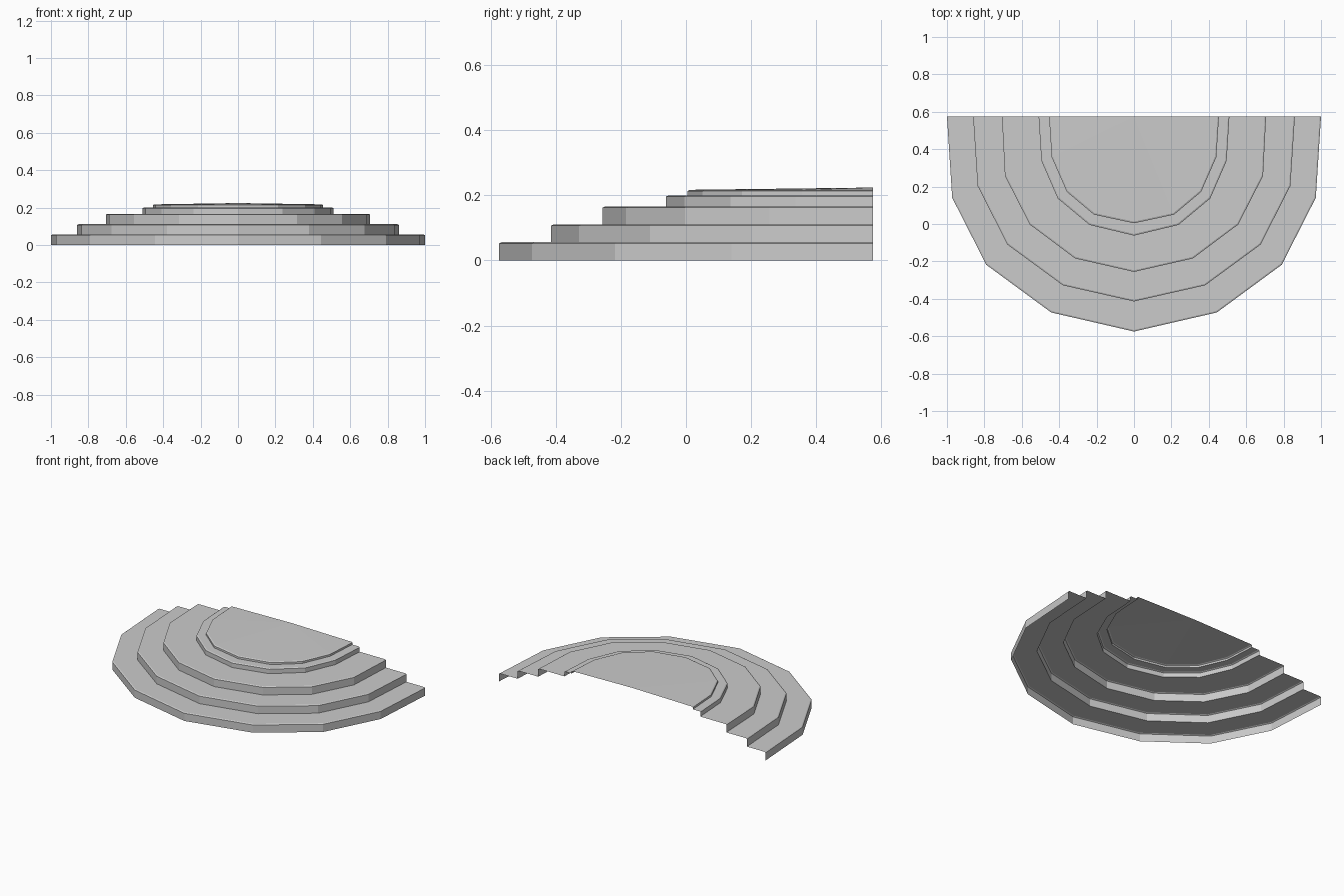
import bpy, bmesh

if "Cube" in bpy.data.objects:
    bpy.data.objects.remove(bpy.data.objects["Cube"])

BACK = 0.575   # flat open rear plane
LIP = 0.007    # small chamfer at every nosing


def outline(half, z, inset=0.0):
    """Mirror a right-hand half outline (front centre to back) and inset it."""
    k = 1 - inset / half[-1][0]
    right = [(x * k, BACK + (y - BACK) * k, z) for x, y in half]
    left = [(-x, y, zz) for x, y, zz in right[:0:-1]]
    return left + right


def skin(name, rings, cap_apex=None):
    """Single-sheet surface through successive outlines, optionally fanned shut."""
    bm = bmesh.new()
    rows = [[bm.verts.new(p) for p in ring] for ring in rings]
    for lo, hi in zip(rows, rows[1:]):
        for i in range(len(lo) - 1):
            bm.faces.new((lo[i], lo[i + 1], hi[i + 1], hi[i]))
    if cap_apex:
        apex = bm.verts.new(cap_apex)
        top = rows[-1]
        for i in range(len(top) - 1):
            bm.faces.new((top[i], top[i + 1], apex))
    mesh = bpy.data.meshes.new(name)
    bm.to_mesh(mesh)
    bm.free()
    obj = bpy.data.objects.new(name, mesh)
    bpy.context.collection.objects.link(obj)
    return obj


# Half outlines, bottom step to raised landing
halves = [
    [(0, -0.575), (0.443, -0.473), (0.79, -0.218), (0.972, 0.14), (1.0, BACK)],
    [(0, -0.414), (0.38, -0.328), (0.677, -0.11), (0.836, 0.203), (0.86, BACK)],
    [(0, -0.256), (0.315, -0.184), (0.557, -0.003), (0.69, 0.257), (0.706, BACK)],
    [(0, -0.062), (0.238, -0.005), (0.408, 0.137), (0.495, 0.337), (0.51, BACK)],
    [(0, 0.004), (0.214, 0.05), (0.359, 0.172), (0.44, 0.357), (0.454, BACK)],
]
heights = [0, 0.056, 0.111, 0.166, 0.2, 0.217]
names = ["bottom_step", "second_step", "third_step", "landing_base", "landing_top"]

# Each part: riser, chamfered nosing, then tread up to the next riser
for i, name in enumerate(names):
    z0, z1 = heights[i], heights[i + 1]
    rings = [outline(halves[i], z0),
             outline(halves[i], z1 - 0.004),
             outline(halves[i], z1, LIP)]
    if i < len(names) - 1:
        rings.append(outline(halves[i + 1], z1))
        skin(name, rings)
    else:
        skin(name, rings, cap_apex=(0, BACK, 0.224))
